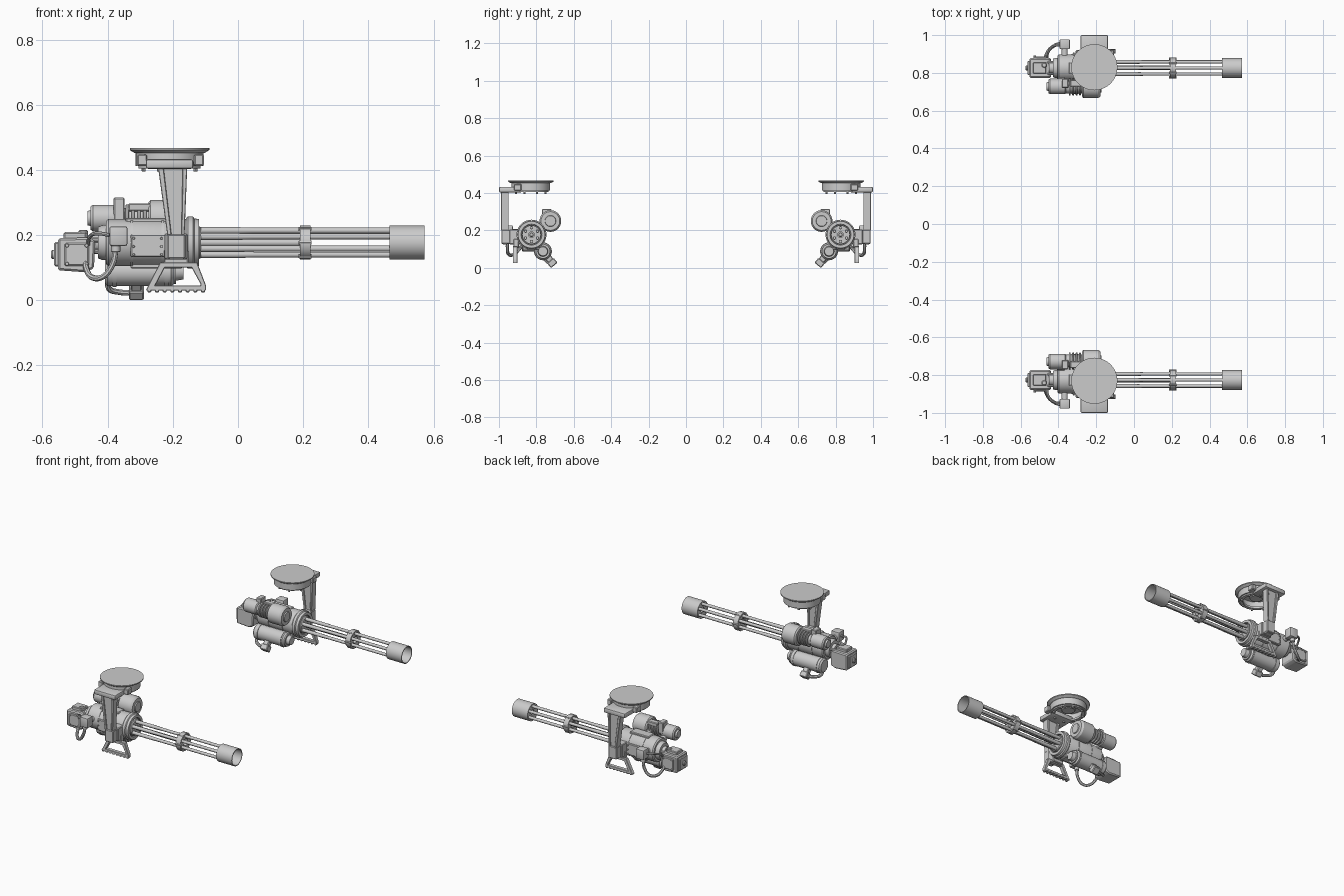
import bpy, bmesh
from math import sin, cos, pi, radians
from mathutils import Matrix, Vector

AY, AZ = -0.826, 0.177      # barrel axis of the first gun
MX = -0.21                  # mount centre


def finish(name, bm):
    """Make the object and mirror it to the second gun across y = 0."""
    bmesh.ops.recalc_face_normals(bm, faces=bm.faces)
    me = bpy.data.meshes.new(name)
    bm.to_mesh(me)
    bm.free()
    ob = bpy.data.objects.new(name, me)
    bpy.context.collection.objects.link(ob)
    m = ob.modifiers.new("Mirror", 'MIRROR')
    m.use_axis = (False, True, False)
    m.use_mirror_merge = False
    return ob


def lathe(name, prof, c, axis='X', seg=32, closed=False):
    """Revolve (position, radius) pairs around an axis through c."""
    bm = bmesh.new()
    rings = []
    for t, r in prof:
        ring = []
        for i in range(seg if r > 0 else 1):
            a = 2 * pi * i / seg
            u, v = r * cos(a), r * sin(a)
            p = {'X': (t, u, v), 'Y': (u, t, v), 'Z': (u, v, t)}[axis]
            ring.append(bm.verts.new(Vector(p) + Vector(c)))
        rings.append(ring)
    pairs = list(zip(rings, rings[1:]))
    if closed:
        pairs.append((rings[-1], rings[0]))
    for a, b in pairs:
        for i in range(seg):
            j = (i + 1) % seg
            q = [a[i % len(a)], a[j % len(a)], b[j % len(b)], b[i % len(b)]]
            bm.faces.new(list(dict.fromkeys(q)))
    return finish(name, bm)


def rod(name, t0, t1, r, c, axis='X', seg=24, ch=0.004):
    return lathe(name, [(t0, 0), (t0, r - ch), (t0 + ch, r), (t1 - ch, r), (t1, r - ch), (t1, 0)], c, axis, seg)


def pipe(name, t0, t1, r, ri, c, axis='X', seg=32):
    return lathe(name, [(t0, ri), (t0, r), (t1, r), (t1, ri)], c, axis, seg, True)


def box(name, c, size, bevel=0.004, tilt=0, seg=1):
    bm = bmesh.new()
    bmesh.ops.create_cube(bm, size=1)
    bm.transform(Matrix.Diagonal((*size, 1)))
    if bevel:
        bmesh.ops.bevel(bm, geom=bm.edges[:], offset=bevel, segments=seg, affect='EDGES', profile=0.5)
    bm.transform(Matrix.Translation(c) @ Matrix.Rotation(radians(tilt), 4, 'X'))
    return finish(name, bm)


def extrude(name, pts, y0, y1, bevel=0.003):
    """Extrude an x-z outline from y0 to y1."""
    bm = bmesh.new()
    f = bm.faces.new([bm.verts.new((x, y0, z)) for x, z in pts])
    g = bmesh.ops.extrude_face_region(bm, geom=[f])
    bmesh.ops.translate(bm, vec=(0, y1 - y0, 0), verts=[v for v in g['geom'] if isinstance(v, bmesh.types.BMVert)])
    if bevel:
        bmesh.ops.bevel(bm, geom=bm.edges[:], offset=bevel, segments=1, affect='EDGES', profile=0.5)
    return finish(name, bm)


def hose(name, pts, r):
    cu = bpy.data.curves.new(name, 'CURVE')
    cu.dimensions, cu.bevel_depth, cu.bevel_resolution, cu.use_fill_caps = '3D', r, 2, True
    sp = cu.splines.new('BEZIER')
    sp.bezier_points.add(len(pts) - 1)
    for bp, p in zip(sp.bezier_points, pts):
        bp.co = p
        bp.handle_left_type = bp.handle_right_type = 'AUTO'
    tmp = bpy.data.objects.new(name + "_path", cu)
    bpy.context.collection.objects.link(tmp)
    bm = bmesh.new()
    me = tmp.evaluated_get(bpy.context.evaluated_depsgraph_get()).to_mesh()
    bm.from_mesh(me)
    bpy.data.objects.remove(tmp)
    finish(name, bm)


AX = (0, AY, AZ)

# Barrel cluster, clamp and muzzle shroud
for i in range(6):
    a = pi / 3 * i + pi / 6
    c = (0, AY + 0.037 * cos(a), AZ + 0.037 * sin(a))
    lathe(f"barrel_{i}", [(-0.14, 0), (-0.14, 0.0105), (0.0, 0.0105), (0.05, 0.009), (0.485, 0.009),
                          (0.485, 0.005), (0.46, 0.005), (0.46, 0)], c, seg=14)
    rod(f"clamp_bolt_{i}", 0.186, 0.226, 0.006, (0, AY + 0.049 * cos(a + pi / 6), AZ + 0.049 * sin(a + pi / 6)), seg=8, ch=0.001)
rod("barrel_spindle", -0.14, 0.21, 0.012, AX, seg=16)
pipe("barrel_clamp", 0.19, 0.222, 0.052, 0.02, AX)
pipe("muzzle_shroud", 0.465, 0.572, 0.052, 0.047, AX, seg=40)
pipe("muzzle_plate", 0.466, 0.474, 0.048, 0.015, AX)

# Receiver body, front collar and rear neck
lathe("receiver", [(-0.405, 0), (-0.405, 0.066), (-0.398, 0.072), (-0.16, 0.072), (-0.155, 0.069), (-0.155, 0)], AX, seg=40)
lathe("front_collar", [(-0.16, 0.05), (-0.16, 0.074), (-0.154, 0.08), (-0.138, 0.08), (-0.134, 0.074), (-0.12, 0.072),
                       (-0.12, 0.056), (-0.13, 0.054), (-0.13, 0.05)], AX, seg=40, closed=True)
lathe("barrel_rotor", [(-0.15, 0), (-0.15, 0.05), (-0.118, 0.05), (-0.113, 0.046), (-0.113, 0)], AX)
for x in (-0.33, -0.235):
    pipe(f"receiver_band_{int(-x * 1000)}", x, x + 0.008, 0.0745, 0.065, AX, seg=40)
lathe("rear_neck", [(-0.45, 0), (-0.45, 0.03), (-0.43, 0.03), (-0.43, 0.048), (-0.415, 0.054), (-0.4, 0.054), (-0.4, 0)], AX)
box("receiver_top_plate", (-0.28, AY, 0.243), (0.13, 0.06, 0.02))
box("receiver_side_plate", (-0.265, AY - 0.066, AZ - 0.01), (0.13, 0.02, 0.07))
box("receiver_under_block", (-0.25, AY + 0.01, 0.112), (0.16, 0.07, 0.03))
for x in (-0.32, -0.235):
    for z in (0.14, 0.165, 0.19):
        rod(f"side_bolt_{int(-x * 1000)}_{int(z * 1000)}", -0.082, -0.07, 0.004, (x, AY, z), 'Y', 8, 0.001)

# Rear drive box with its cover, cap and studs
extrude("rear_box", [(-0.553, 0.092), (-0.47, 0.086), (-0.442, 0.098), (-0.438, 0.18), (-0.455, 0.193), (-0.553, 0.19)],
        AY - 0.052, AY + 0.052, 0.006)
box("rear_cover", (-0.556, AY, 0.141), (0.016, 0.075, 0.075))
rod("rear_cap", -0.574, -0.55, 0.014, (0, AY, 0.14), seg=16)
box("rear_box_top", (-0.50, AY, 0.198), (0.07, 0.06, 0.022))
rod("rear_top_knob", 0.19, 0.216, 0.014, (-0.475, AY - 0.015, 0), 'Z', 16)
box("rear_side_cover", (-0.495, AY - 0.053, 0.14), (0.075, 0.014, 0.07))
for x in (-0.525, -0.465):
    for z in (0.112, 0.168):
        rod(f"rear_stud_{int(-x * 1000)}_{int(z * 1000)}", -0.066, -0.056, 0.006, (x, AY, z), 'Y', 8, 0.001)
for dy in (-0.03, 0.03):
    for z in (0.15, 0.185):
        rod(f"rear_link_{int(dy * 100)}_{int(z * 1000)}", -0.46, -0.40, 0.008, (0, AY + dy, z), seg=10, ch=0.001)

# Upper drive motor: front drum, ribbed middle, rear can
MC = (0, -0.725, 0.25)
lathe("motor_drum", [(-0.275, 0), (-0.275, 0.05), (-0.268, 0.058), (-0.19, 0.058), (-0.178, 0.05), (-0.178, 0.03),
                     (-0.172, 0.028), (-0.172, 0)], MC, seg=32)
rod("motor_core", -0.37, -0.26, 0.033, MC)
for i in range(4):
    rod(f"motor_rib_{i}", -0.345 + i * 0.018, -0.335 + i * 0.018, 0.044, MC, ch=0.002)
lathe("motor_can", [(-0.462, 0), (-0.462, 0.022), (-0.452, 0.024), (-0.452, 0.036), (-0.445, 0.041), (-0.365, 0.041),
                    (-0.36, 0.036), (-0.36, 0)], (0, -0.728, 0.252))
box("motor_clamp", (-0.365, -0.745, 0.28), (0.034, 0.05, 0.07))
box("motor_clamp_top", (-0.30, -0.745, 0.285), (0.075, 0.035, 0.025))
box("motor_bracket", (-0.25, -0.765, 0.225), (0.10, 0.05, 0.03), tilt=40)
box("motor_rear_bracket", (-0.385, -0.765, 0.222), (0.035, 0.06, 0.025), tilt=40)

# Lower cylinder with end caps, tilted connector and its hose
LC = (0, -0.765, 0.088)
lathe("lower_cylinder", [(-0.408, 0), (-0.408, 0.036), (-0.40, 0.045), (-0.205, 0.045), (-0.197, 0.038), (-0.19, 0.038),
                         (-0.19, 0.028), (-0.168, 0.024), (-0.168, 0)], LC)
for x in (-0.385, -0.225):
    pipe(f"cylinder_band_{int(-x * 1000)}", x, x + 0.012, 0.048, 0.04, LC)
box("cylinder_bracket", (-0.27, -0.79, 0.125), (0.16, 0.045, 0.04), tilt=-40)
box("connector_box", (-0.312, -0.715, 0.026), (0.046, 0.045, 0.034), tilt=-50 + 90)
box("connector_neck", (-0.312, -0.737, 0.055), (0.034, 0.035, 0.05), tilt=40)
hose("connector_hose", [(-0.40, -0.765, 0.06), (-0.395, -0.745, 0.035), (-0.365, -0.725, 0.025), (-0.325, -0.717, 0.022)], 0.009)

# Outer switch box and loop hose to the rear box
box("switch_box", (-0.367, -0.952, 0.197), (0.055, 0.052, 0.06), 0.006, seg=2)
rod("switch_box_stem", -0.94, -0.88, 0.016, (-0.367, 0, 0.19), 'Y', 16)
rod("switch_box_gland", 0.148, 0.17, 0.014, (-0.375, -0.952, 0), 'Z', 12, 0.002)
hose("loop_hose", [(-0.375, -0.952, 0.155), (-0.385, -0.955, 0.11), (-0.415, -0.948, 0.072), (-0.447, -0.925, 0.07),
                   (-0.465, -0.895, 0.095), (-0.468, -0.875, 0.12)], 0.009)
hose("short_cable", [(-0.395, -0.945, 0.20), (-0.43, -0.94, 0.205), (-0.455, -0.905, 0.195), (-0.46, -0.875, 0.17)], 0.006)

# Skid handle: open trapezoid frame with grip teeth
Y0, Y1 = -0.926, -0.902
for n, pts in {"left_leg": [(-0.283, 0.03), (-0.262, 0.03), (-0.222, 0.105), (-0.24, 0.115)],
               "right_leg": [(-0.12, 0.03), (-0.098, 0.03), (-0.098, 0.045), (-0.125, 0.115), (-0.145, 0.105), (-0.115, 0.05)],
               "base": [(-0.283, 0.03), (-0.098, 0.03), (-0.098, 0.046), (-0.275, 0.046)],
               "top": [(-0.245, 0.1), (-0.13, 0.1), (-0.122, 0.116), (-0.24, 0.116)]}.items():
    extrude("skid_" + n, pts, Y0, Y1, 0.002)
for i in range(8):
    box(f"skid_tooth_{i}", (-0.272 + i * 0.0235, -0.914, 0.029), (0.012, 0.024, 0.009), 0.002)
box("skid_hanger", (-0.19, -0.908, 0.13), (0.075, 0.03, 0.05))

# Support arm with edge ribs and pivot
extrude("support_arm", [(-0.243, 0.41), (-0.158, 0.41), (-0.165, 0.2), (-0.165, 0.125), (-0.213, 0.125), (-0.213, 0.2)],
        -0.98, -0.955)
for n, pts in {"rear": [(-0.245, 0.405), (-0.228, 0.405), (-0.204, 0.2), (-0.217, 0.2)],
               "front": [(-0.17, 0.405), (-0.156, 0.405), (-0.164, 0.2), (-0.174, 0.2)]}.items():
    extrude(f"arm_{n}_rib", pts, -0.988, -0.948, 0.002)
box("arm_foot", (-0.189, -0.963, 0.165), (0.056, 0.048, 0.075))
rod("arm_pivot", -0.985, -0.87, 0.024, (-0.189, 0, AZ), 'Y')
box("arm_saddle", (-0.19, -0.915, 0.165), (0.07, 0.06, 0.08))

# Top bracket plate, turntable ring and cover disc
box("bracket_plate", (MX, -0.938, 0.418), (0.146, 0.124, 0.03), 0.008, seg=2)
for x in (-0.294, -0.12):
    box(f"ring_clamp_{int(-x * 1000)}", (x, -0.90, 0.43), (0.03, 0.04, 0.035))
RC = (MX, -0.83, 0)
pipe("turntable_ring", 0.412, 0.462, 0.104, 0.086, RC, 'Z', 48)
pipe("turntable_lip", 0.405, 0.417, 0.095, 0.076, RC, 'Z', 48)
rod("turntable_hub", 0.425, 0.462, 0.04, RC, 'Z')
lathe("cover_disc", [(0.452, 0), (0.452, 0.108), (0.461, 0.122), (0.467, 0.122), (0.467, 0)], RC, 'Z', 64)
for i in range(8):
    a = pi / 4 * i + pi / 8
    rod(f"ring_bolt_{i}", 0.395, 0.41, 0.006, (MX + 0.086 * cos(a), -0.83 + 0.086 * sin(a), 0), 'Z', 8, 0.001)

# Smooth round surfaces, keep hard edges
for ob in bpy.context.scene.objects:
    ob.select_set(True)
    bpy.context.view_layer.objects.active = ob
bpy.ops.object.shade_smooth_by_angle(angle=radians(32))
